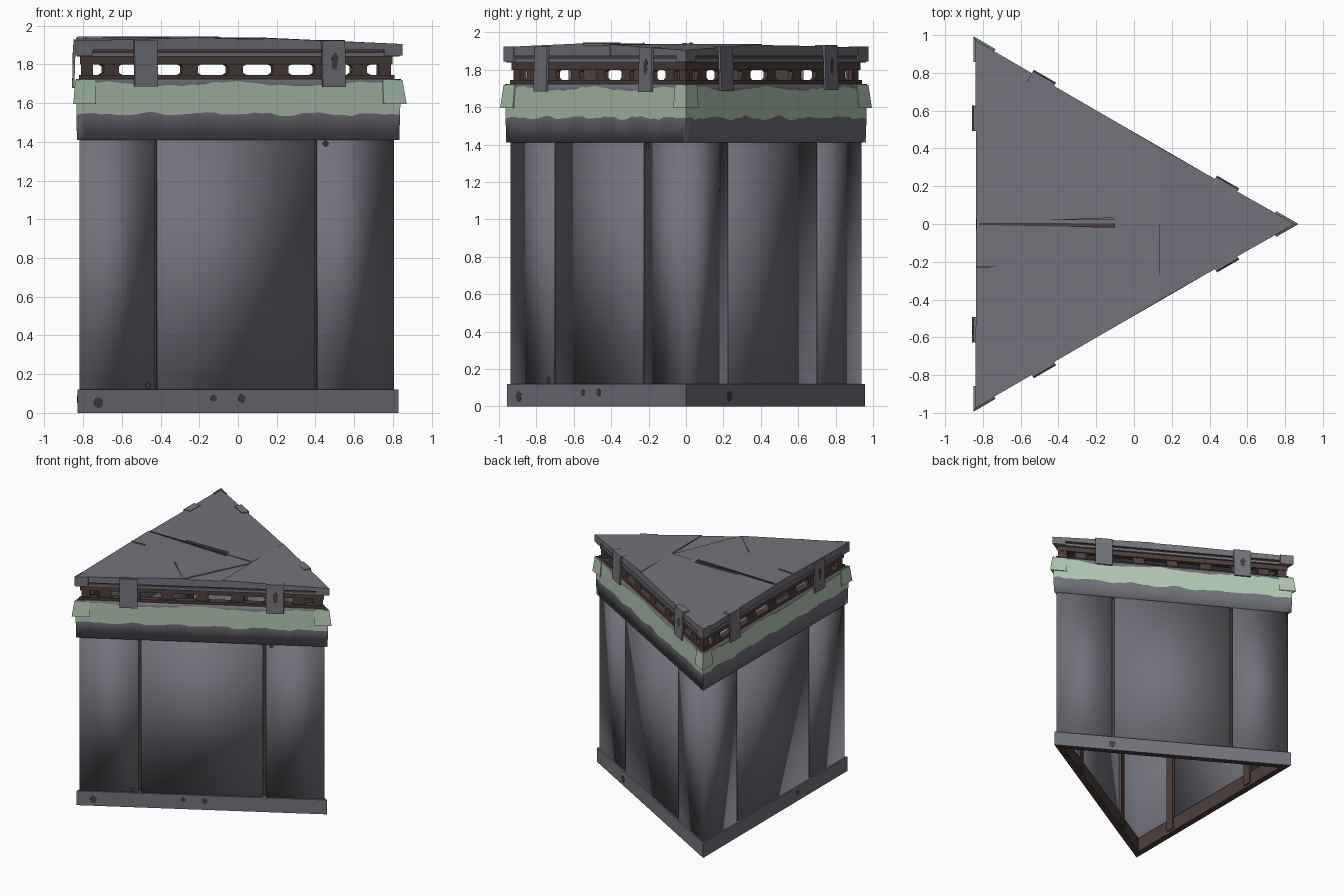
import bpy, bmesh, math, random
from mathutils import Vector

if "Cube" in bpy.data.objects:
    bpy.data.objects.remove(bpy.data.objects["Cube"])

random.seed(4)
R = 0.553                     # inradius of the triangular plan
CX = -0.277                   # centre of the triangle
S3 = math.sqrt(3)


def material(name, rgb):
    m = bpy.data.materials.new(name)
    m.diffuse_color = (*rgb, 1)
    m.use_nodes = True
    m.node_tree.nodes["Principled BSDF"].inputs["Base Color"].default_value = m.diffuse_color
    return m


MATS = [material("grey_metal", (0.17, 0.17, 0.20)),
        material("pale_green_paint", (0.45, 0.58, 0.45)),
        material("rust_brown", (0.075, 0.05, 0.045))]
GREY, GREEN, RUST = 0, 1, 2


def P(k, u, d, z):
    """Point on side k: u along the side, d outward from it, z up."""
    a = math.radians(-60 + 120 * k)
    n, t = Vector((math.cos(a), math.sin(a), 0)), Vector((-math.sin(a), math.cos(a), 0))
    return Vector((CX, 0, z)) + n * (R + d) + t * u


def corner(d):
    return (R + d) * S3


def solid(bm, lower, upper, mat):
    """Closed solid between two matching polygons."""
    a = [bm.verts.new(p) for p in lower]
    b = [bm.verts.new(p) for p in upper]
    n = len(a)
    fs = [bm.faces.new(a[::-1]), bm.faces.new(b)]
    fs += [bm.faces.new((a[i], a[(i + 1) % n], b[(i + 1) % n], b[i])) for i in range(n)]
    for f in fs:
        f.material_index = mat


def plate(bm, k, pts, d0, d1, mat, flare=0):
    """Outline in (u, z) on side k, thick from d0 to d1, tipped by flare."""
    zt = max(p[1] for p in pts)
    off = lambda z: flare * (zt - z)
    solid(bm, [P(k, u, d0 + off(z), z) for u, z in pts],
          [P(k, u, d1 + off(z), z) for u, z in pts], mat)


def box(bm, k, u0, u1, d0, d1, z0, z1, mat, flare=0):
    plate(bm, k, [(u0, z0), (u1, z0), (u1, z1), (u0, z1)], d0, d1, mat, flare)


def angle_piece(bm, k, arm0, arm1, d0, d1, z0, z1, mat, flare=0):
    """V-shaped piece round the corner after side k; arms in u from the side centre."""
    j = (k + 1) % 3

    def outline(z, f):
        return [P(k, arm0, d1 + f, z), P(k, corner(d1 + f), d1 + f, z), P(j, arm1, d1 + f, z),
                P(j, arm1, d0 + f, z), P(k, corner(d0 + f), d0 + f, z), P(k, arm0, d0 + f, z)]
    solid(bm, outline(z0, flare), outline(z1, 0), mat)


def ring(bm, rows, mats, cols=1):
    """Closed section swept round the triangle; rows give (d, z) at each (side, u)."""
    n = len(mats)
    for k in range(3):
        grid = []
        for i in range(cols + 1):
            s = -1 + 2 * i / cols
            sec = rows(k, i, cols)
            grid.append([bm.verts.new(P(k, s * corner(d), d, z)) for d, z in sec])
        for i in range(cols):
            for r in range(n):
                q = (r + 1) % n
                f = bm.faces.new((grid[i][r], grid[i + 1][r], grid[i + 1][q], grid[i][q]))
                f.material_index = mats[r]
    bmesh.ops.remove_doubles(bm, verts=bm.verts, dist=1e-4)


def finish(bm, name, angle=30):
    bmesh.ops.recalc_face_normals(bm, faces=bm.faces)
    me = bpy.data.meshes.new(name)
    bm.to_mesh(me)
    bm.free()
    for m in MATS:
        me.materials.append(m)
    ob = bpy.data.objects.new(name, me)
    bpy.context.collection.objects.link(ob)
    bpy.ops.object.select_all(action='DESELECT')
    ob.select_set(True)
    bpy.context.view_layer.objects.active = ob
    bpy.ops.object.shade_smooth_by_angle(angle=math.radians(angle))
    return ob


# Base ring, rusty inside
bm = bmesh.new()
ring(bm, lambda k, i, c: [(-0.05, 0), (0, 0), (0, 0.12), (-0.05, 0.12)], [RUST, GREY, GREY, RUST])
finish(bm, "base_ring")

# Wall panels: one flat panel per side, one angled panel per corner
bm = bmesh.new()
for k in range(3):
    box(bm, k, -0.466, 0.466, -0.035, -0.012, 0.11, 1.42, GREY)
    angle_piece(bm, k, 0.488, -0.488, -0.035, -0.012, 0.11, 1.42, GREY)
finish(bm, "wall_panels", 100)

# Rusty posts behind the slots
bm = bmesh.new()
for k in range(3):
    for u in (-0.477, 0.477):
        box(bm, k, u - 0.035, u + 0.035, -0.06, -0.04, 0.02, 1.45, RUST)
finish(bm, "inner_posts")


# Upper band with a ragged painted stripe
def band_rows(k, i, cols):
    edge = i in (0, cols)
    x = i * 0.9 + k * 2
    low = 1.54 if edge else 1.543 + 0.008 * math.sin(x) + random.uniform(-0.006, 0.006)
    top = 1.70 if edge else 1.70 + 0.010 * math.sin(x * 0.45) + random.uniform(-0.006, 0.006)
    return [(-0.045, 1.41), (0.002, 1.41), (0.004, low), (0.006, top), (0.006, 1.725), (-0.045, 1.725)]


bm = bmesh.new()
ring(bm, band_rows, [GREY, GREY, GREEN, GREY, RUST, GREY], 40)
finish(bm, "painted_band", 100)

# Flared green plates on the band corners
bm = bmesh.new()
for k in range(3):
    e = corner(0.006)
    angle_piece(bm, k, e - 0.11, -e + 0.11, 0.004, 0.010, 1.595, 1.72, GREEN, 0.011)
finish(bm, "corner_flaps")

# Open rusty truss under the roof
bm = bmesh.new()
ring(bm, lambda k, i, c: [(-0.06, 1.70), (-0.01, 1.70), (-0.01, 1.745), (-0.06, 1.745)], [RUST] * 4)
ring(bm, lambda k, i, c: [(-0.06, 1.80), (-0.015, 1.80), (-0.015, 1.84), (-0.06, 1.84)], [RUST] * 4)
for k in range(3):
    for u in (-0.74, -0.52, -0.27, 0.0, 0.27, 0.52, 0.74):
        w = 0.045
        plate(bm, k, [(u - w - .03, 1.74), (u + w + .03, 1.74), (u + w, 1.757), (u + w, 1.79),
                      (u + w + .03, 1.805), (u - w - .03, 1.805), (u - w, 1.79), (u - w, 1.757)],
              -0.05, -0.025, RUST)
    e = corner(-0.02)
    angle_piece(bm, k, e - 0.07, -e + 0.07, -0.045, -0.02, 1.72, 1.87, RUST)
finish(bm, "roof_truss")

# Grey trim rail between truss and roof
bm = bmesh.new()
ring(bm, lambda k, i, c: [(-0.05, 1.84), (0.002, 1.84), (0.002, 1.862), (-0.05, 1.862)], [GREY] * 4)
ring(bm, lambda k, i, c: [(-0.05, 1.86), (-0.01, 1.86), (-0.01, 1.885), (-0.05, 1.885)], [RUST] * 4)
finish(bm, "trim_rail")

# Hanging clips, two per side, one with a dark keyhole
bm = bmesh.new()
for k in range(3):
    for u in (-0.56, 0.56):
        h = random.uniform(-0.008, 0.008)
        w = 0.068
        box(bm, k, u - w, u + w, 0.008, 0.02, 1.685 + h, 1.925 + h, GREY, 0.03)
        box(bm, k, u - w, u + w, -0.04, 0.02, 1.905 + h, 1.925 + h, GREY)
    plate(bm, k, [(0.55, 1.77), (0.575, 1.77), (0.585, 1.84), (0.57, 1.86), (0.545, 1.84)],
          0.022, 0.0245, RUST)
finish(bm, "roof_clips")

# Corner caps at the roof edge
bm = bmesh.new()
for k in range(3):
    e = corner(0.012)
    z = 1.90 if k == 0 else 1.925
    angle_piece(bm, k, e - 0.11, -e + 0.11, -0.002, 0.010, 1.845, z, GREY)
finish(bm, "corner_caps")

# Cracked roof slabs: plan points with individual top heights
W, M, E1, E2 = (-0.835, 0), (0.135, 0), (0.135, -0.405), (0.135, 0.405)
F, G = (-0.12, -0.555), (-0.12, 0.555)
R1, R2, R3 = (-0.84, -0.972), (0.85, 0), (-0.84, 0.972)
slabs = [([R2, E2, E1], [1.905, 1.938, 1.936]),
         ([W, M, E2, G], [1.930, 1.940, 1.932, 1.930]),
         ([W, G, R3], [1.930, 1.930, 1.918]),
         ([W, R1, F, M], [1.938, 1.922, 1.941, 1.932]),
         ([M, F, E1], [1.925, 1.934, 1.930])]
bm = bmesh.new()
for pts, tops in slabs:
    solid(bm, [(x, y, 1.875) for x, y in pts], [(x, y, z) for (x, y), z in zip(pts, tops)], GREY)
finish(bm, "roof_slabs", 20)

# Dark crack and raised splinters on the roof
bm = bmesh.new()
crack = [(-0.82, -0.004), (-0.1, -0.02), (-0.1, 0.004), (-0.82, 0.002)]
solid(bm, [(x, y, 1.93) for x, y in crack], [(x, y, 1.943) for x, y in crack], RUST)
for sp in ([(-0.5, 0.02), (-0.1, 0.025), (-0.12, 0.035)], [(-0.83, -0.23), (-0.7, -0.228), (-0.83, -0.222)],
           [(-0.35, -0.35), (-0.13, -0.55), (-0.33, -0.355)]):
    solid(bm, [(x, y, 1.93) for x, y in sp], [(x, y, 1.945) for x, y in sp], GREY)
finish(bm, "roof_cracks")

# Rust spots: side, u, z, radius, outward offset
bm = bmesh.new()
for k, u, z, r, d in ((0, -0.83, 0.053, 0.028, 0), (0, -0.145, 0.075, 0.019, 0), (0, 0.025, 0.075, 0.022, 0),
                      (1, -0.49, 0.053, 0.028, 0), (2, 0.3, 0.07, 0.02, 0),
                      (0, 0.53, 1.39, 0.016, -0.012), (0, -0.53, 0.14, 0.016, -0.012)):
    pts = [(u + r * random.uniform(.85, 1.1) * math.cos(a * math.pi / 5),
            z + r * random.uniform(.85, 1.1) * math.sin(a * math.pi / 5)) for a in range(10)]
    plate(bm, k, pts, d - 0.001, d + 0.002, RUST)
finish(bm, "rust_spots")
